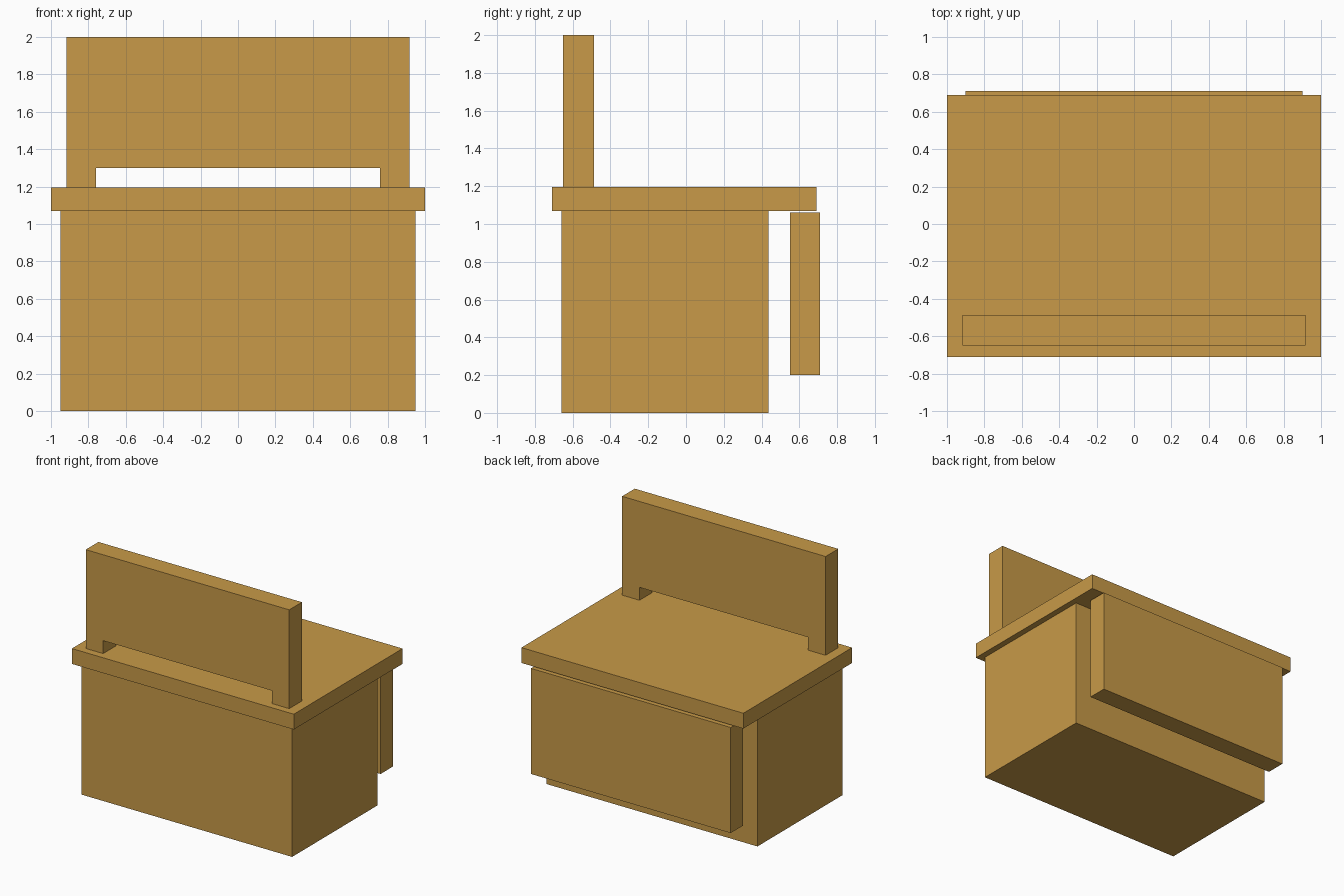
import bpy
import bmesh

if "Cube" in bpy.data.objects:
    bpy.data.objects.remove(bpy.data.objects["Cube"])

wood = bpy.data.materials.new("warm_wood")
wood.diffuse_color = (0.578, 0.323, 0.065, 1.0)
wood.use_nodes = True
wood.node_tree.nodes["Principled BSDF"].inputs["Base Color"].default_value = wood.diffuse_color


def extrude_profile(name, profile, y0, y1):
    """Solid made from an x-z outline, extruded from y0 to y1."""
    bm = bmesh.new()
    face = bm.faces.new([bm.verts.new((x, y0, z)) for x, z in profile])
    ret = bmesh.ops.extrude_face_region(bm, geom=[face])
    moved = [v for v in ret["geom"] if isinstance(v, bmesh.types.BMVert)]
    bmesh.ops.translate(bm, verts=moved, vec=(0, y1 - y0, 0))
    bmesh.ops.recalc_face_normals(bm, faces=bm.faces)
    mesh = bpy.data.meshes.new(name)
    bm.to_mesh(mesh)
    bm.free()
    mesh.materials.append(wood)
    obj = bpy.data.objects.new(name, mesh)
    bpy.context.collection.objects.link(obj)
    return obj


def box(name, half_x, y0, y1, z0, z1):
    outline = [(-half_x, z0), (half_x, z0), (half_x, z1), (-half_x, z1)]
    return extrude_profile(name, outline, y0, y1)


# Cabinet body and overhanging top
box("cabinet_body", 0.95, -0.66, 0.437, 0.0, 1.07)
box("table_top", 1.0, -0.71, 0.69, 1.07, 1.195)

# Free-hanging panel behind the body
box("hanging_panel", 0.90, 0.55, 0.71, 0.20, 1.06)

# Upright board standing on two feet, with a slot between them
right = [(0.76, 1.30), (0.76, 1.195), (0.917, 1.195), (0.917, 2.0)]
left = [(-x, z) for x, z in reversed(right)]
extrude_profile("upright_board", right + left, -0.65, -0.487)
